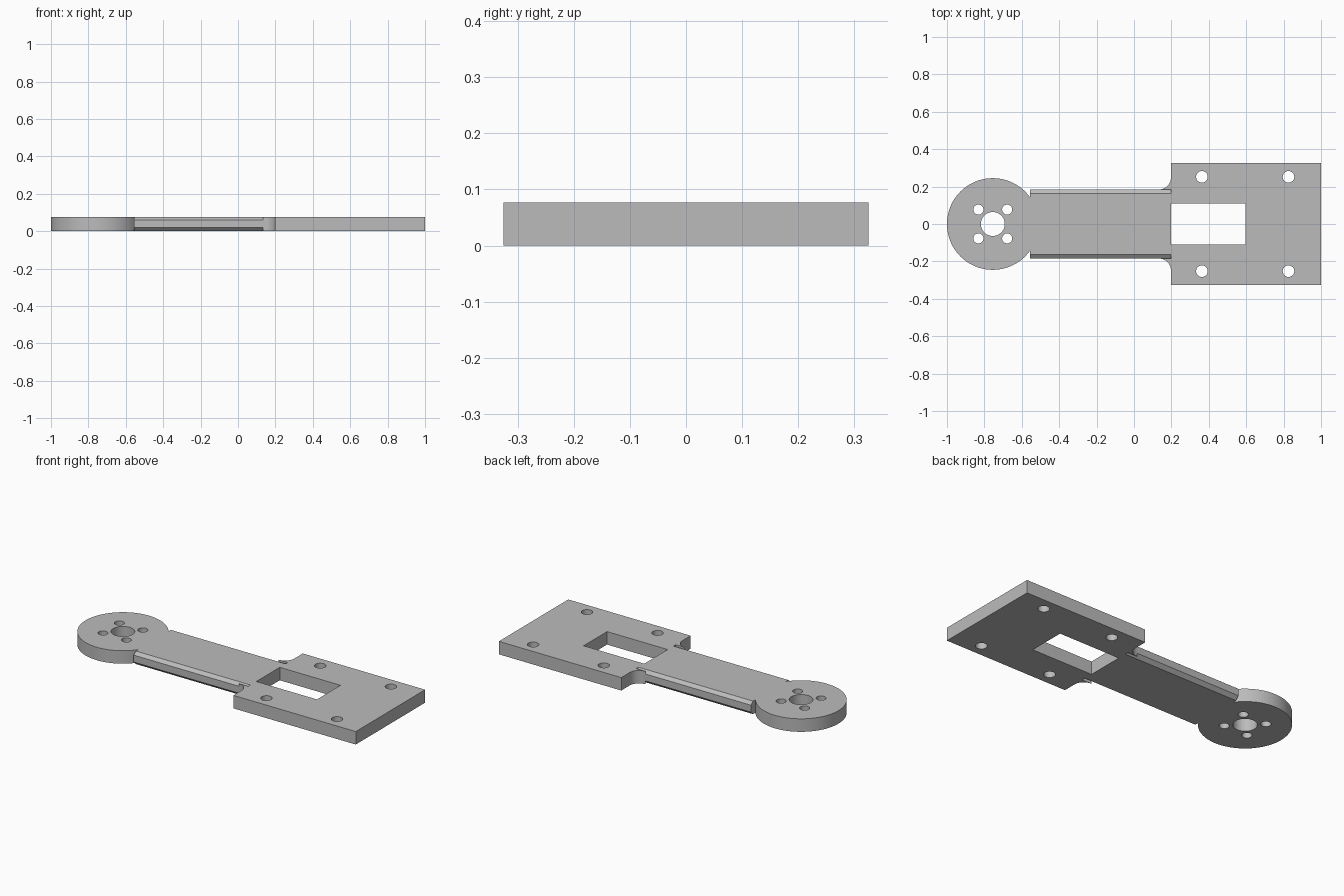
import bpy, bmesh, math
from mathutils import Matrix

if "Cube" in bpy.data.objects:
    bpy.data.objects.remove(bpy.data.objects["Cube"])

H = 0.077           # plate thickness
FACE = 0.197        # x where the wide plate begins
SIDE = 0.185        # half width of the arm
HUB = -0.755        # x of the round hub centre

grey = bpy.data.materials.new("grey metal")
grey.diffuse_color = (0.5, 0.5, 0.5, 1)
grey.use_nodes = True
grey.node_tree.nodes["Principled BSDF"].inputs["Base Color"].default_value = grey.diffuse_color


def prism(name, points, axis="z", start=0.0, end=H):
    """Extrude a closed 2D outline along z (points are x, y) or x (points are y, z)."""
    bm = bmesh.new()
    place = (lambda a, b, t: (a, b, t)) if axis == "z" else (lambda a, b, t: (t, a, b))
    low = [bm.verts.new(place(a, b, start)) for a, b in points]
    high = [bm.verts.new(place(a, b, end)) for a, b in points]
    bm.faces.new(low)
    bm.faces.new(high)
    n = len(points)
    for i in range(n):
        j = (i + 1) % n
        bm.faces.new((low[i], low[j], high[j], high[i]))
    bmesh.ops.recalc_face_normals(bm, faces=bm.faces)
    mesh = bpy.data.meshes.new(name)
    bm.to_mesh(mesh)
    bm.free()
    mesh.materials.append(grey)
    obj = bpy.data.objects.new(name, mesh)
    bpy.context.collection.objects.link(obj)
    return obj


def circle(x, y, r, n):
    return [(x + r * math.cos(2 * math.pi * i / n),
             y + r * math.sin(2 * math.pi * i / n)) for i in range(n)]


def combine(target, tool, operation):
    """Apply a boolean and discard the tool."""
    mod = target.modifiers.new("combine", "BOOLEAN")
    mod.operation = operation
    mod.solver = "EXACT"
    mod.object = tool
    bpy.context.view_layer.objects.active = target
    bpy.ops.object.modifier_apply(modifier=mod.name)
    bpy.data.objects.remove(tool)


# Wide plate with concave fillets running onto the arm sides
R = 0.062
half = [(1, 0.325), (FACE, 0.325)]
for i in range(13):
    a = -math.pi / 2 * i / 12
    half.append((FACE - R + R * math.cos(a), SIDE + R + R * math.sin(a)))
half.append((FACE, SIDE))
bracket = prism("bracket", half + [(x, -y) for x, y in reversed(half)])

# Arm with chamfered long edges
section = [(0.164, 0), (SIDE, 0.02), (SIDE, 0.061), (0.164, H)]
arm = prism("arm", section + [(-y, z) for y, z in reversed(section)],
            "x", -0.555, 0.3)
combine(bracket, arm, "UNION")

# Round hub
combine(bracket, prism("hub", circle(HUB, 0, 0.245, 96)), "UNION")

# Rectangular window
window = [(FACE, -0.11), (0.595, -0.11), (0.595, 0.11), (FACE, 0.11)]
combine(bracket, prism("window", window, "z", -0.1, 0.2), "DIFFERENCE")

# Hub bore, hub screw holes and plate mounting holes
holes = [(HUB, 0, 0.064, 48)]
for s in (-1, 1):
    holes += [(HUB + dx, s * 0.077, 0.027, 32) for dx in (-0.077, 0.077)]
    holes += [(x, s * 0.252, 0.031, 32) for x in (0.363, 0.826)]
for hole in holes:
    combine(bracket, prism("hole", circle(*hole), "z", -0.1, 0.2), "DIFFERENCE")

# Smooth the round walls, keep the edges sharp
bpy.ops.object.select_all(action="DESELECT")
bracket.select_set(True)
bpy.context.view_layer.objects.active = bracket
bpy.ops.object.shade_smooth_by_angle(angle=math.radians(25))
